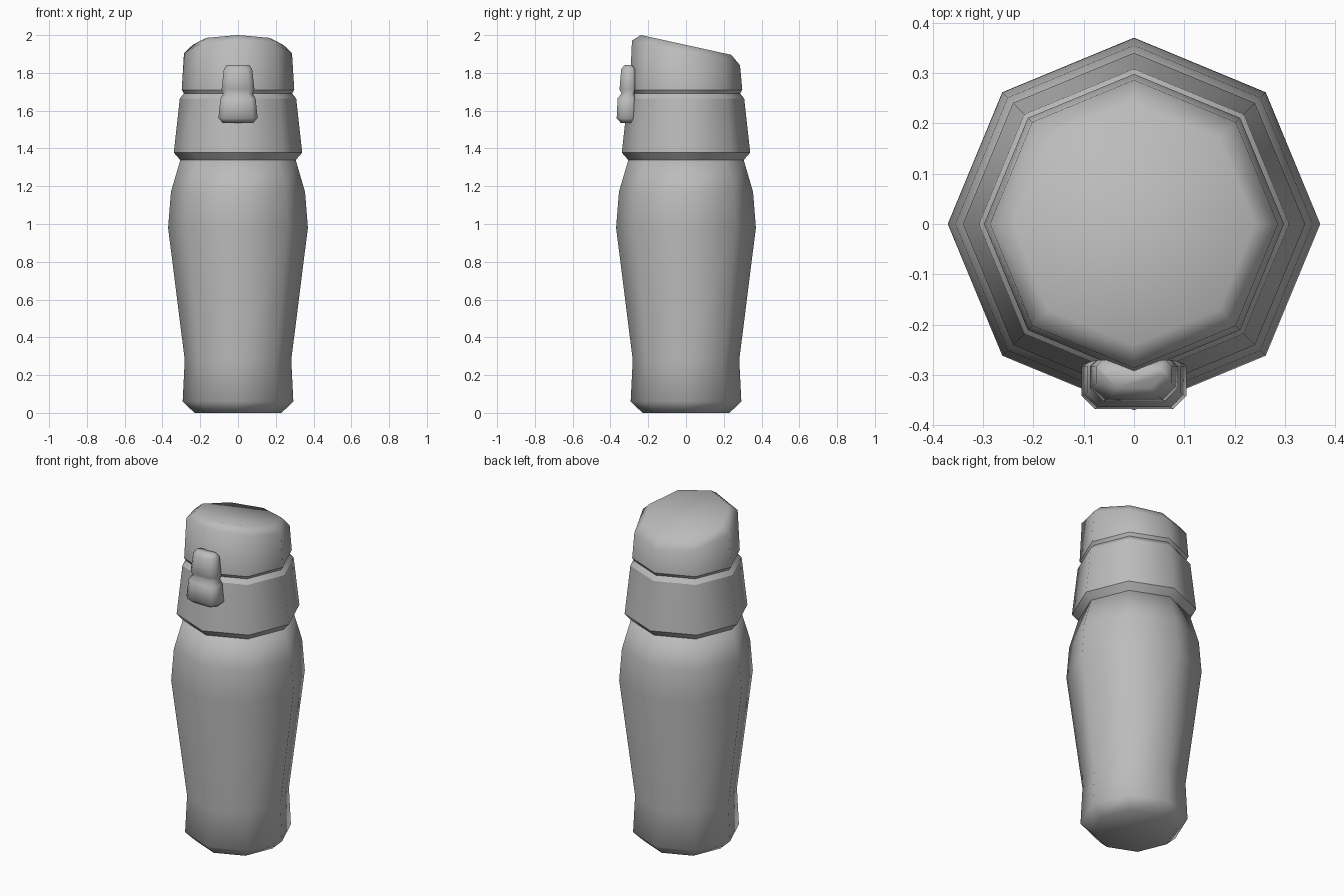
import bpy, bmesh, math

cube = bpy.data.objects.get("Cube")
if cube:
    bpy.data.objects.remove(cube)

grey = bpy.data.materials.new("plain grey")
grey.use_nodes = True
GREY = (0.5, 0.5, 0.5, 1)
grey.diffuse_color = GREY
grey.node_tree.nodes["Principled BSDF"].inputs["Base Color"].default_value = GREY


def loft(name, rings, sharp=()):
    """Skin a stack of closed rings, cap both ends, shade smooth with chosen sharp rings."""
    bm = bmesh.new()
    loops = [[bm.verts.new(p) for p in ring] for ring in rings]
    n = len(loops[0])
    for a, b in zip(loops, loops[1:]):
        for i in range(n):
            j = (i + 1) % n
            bm.faces.new((a[i], a[j], b[j], b[i]))
    bm.faces.new(loops[0][::-1])
    bm.faces.new(loops[-1])
    for f in bm.faces:
        f.smooth = True
    for k in sharp:
        for i in range(n):
            bm.edges.get((loops[k][i], loops[k][(i + 1) % n])).smooth = False
    bmesh.ops.recalc_face_normals(bm, faces=bm.faces)
    mesh = bpy.data.meshes.new(name)
    bm.to_mesh(mesh)
    bm.free()
    mesh.materials.append(grey)
    obj = bpy.data.objects.new(name, mesh)
    bpy.context.collection.objects.link(obj)
    return obj


def octagon(r, z, slope=0):
    """Eight-sided ring with corners on the axes, optionally tilted along y."""
    pts = [(r * math.cos(i * math.pi / 4), r * math.sin(i * math.pi / 4)) for i in range(8)]
    return [(x, y, z + slope * y) for x, y in pts]


def chamfered(z, half, front, back):
    """Rectangle ring with cut corners."""
    c, d = 0.026, 0.012
    right = [(half - c, front), (half, front + c), (half, back - d), (half - d, back)]
    return [(x, y, z) for x, y in right] + [(-x, y, z) for x, y in reversed(right)]


# Bottle body
loft("body", [octagon(r, z) for r, z in (
    (0.23, 0), (0.293, 0.06), (0.282, 0.28), (0.37, 0.98), (0.355, 1.17), (0.305, 1.34))])

# Flared collar
loft("collar", [octagon(r, z) for r, z in (
    (0.305, 1.338), (0.34, 1.378), (0.308, 1.665), (0.286, 1.692))], sharp=(0, 1, 2, 3))

# Lid with slanted top
loft("lid", [octagon(0.284, 1.688), octagon(0.298, 1.71),
             octagon(0.286, 1.905, -0.228), octagon(0.24, 1.948, -0.219)], sharp=(0, 1))

# Front latch, pinched at the seam
loft("latch", [chamfered(*s) for s in (
    (1.535, 0.08, -0.345, -0.285), (1.56, 0.104, -0.367, -0.27),
    (1.665, 0.093, -0.362, -0.27), (1.69, 0.079, -0.342, -0.275),
    (1.712, 0.087, -0.352, -0.27), (1.82, 0.075, -0.343, -0.27),
    (1.842, 0.06, -0.325, -0.285))])
